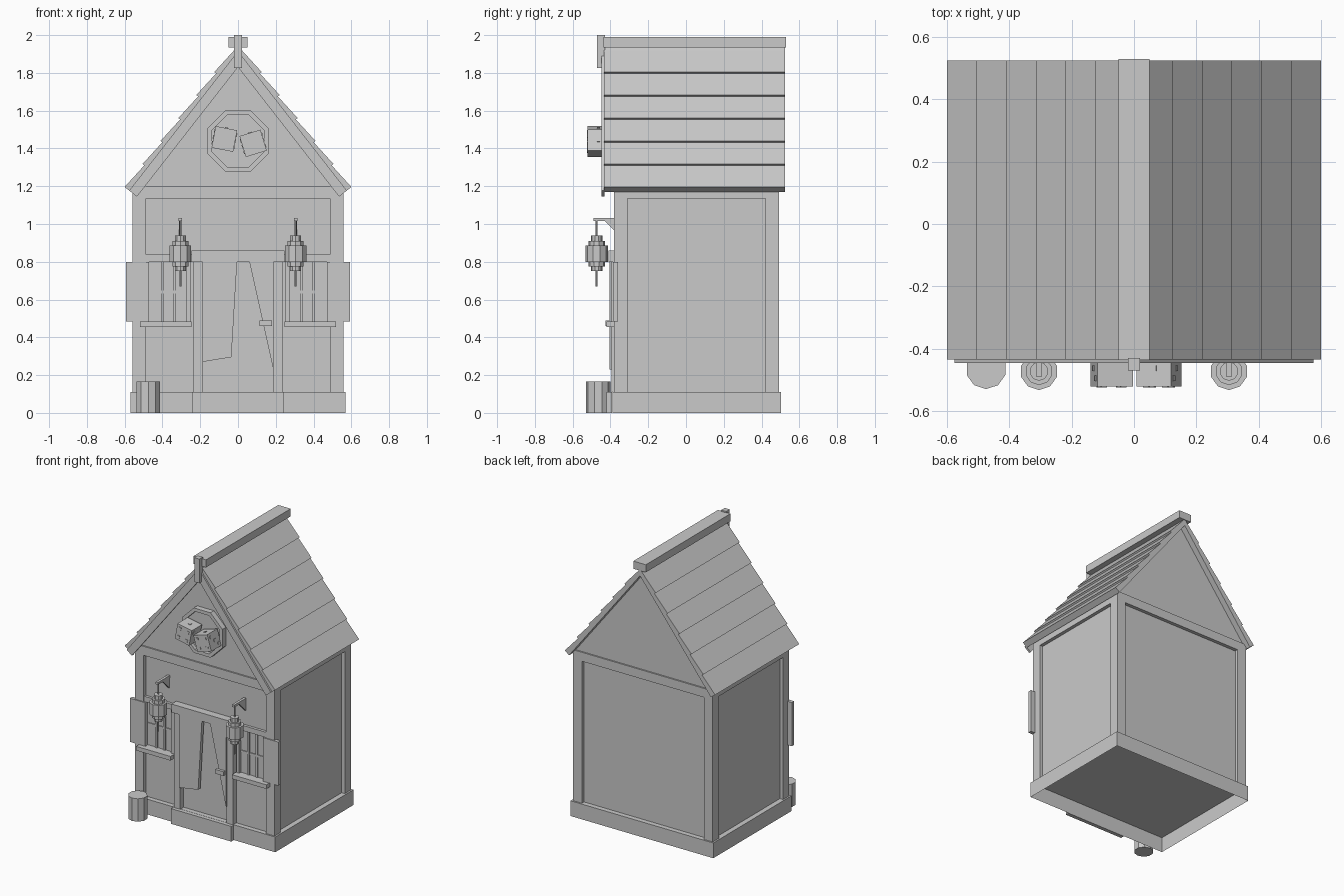
import bpy, bmesh, math
from mathutils import Matrix, Vector

if "Cube" in bpy.data.objects:
    bpy.data.objects.remove(bpy.data.objects["Cube"], do_unlink=True)

grey = bpy.data.materials.new("plain_grey")
grey.use_nodes = True
TONE = (0.59, 0.59, 0.59, 1)
grey.diffuse_color = TONE
grey.node_tree.nodes["Principled BSDF"].inputs["Base Color"].default_value = TONE


def finish(name, bm):
    bmesh.ops.recalc_face_normals(bm, faces=bm.faces[:])
    mesh = bpy.data.meshes.new(name)
    bm.to_mesh(mesh)
    bm.free()
    mesh.materials.append(grey)
    ob = bpy.data.objects.new(name, mesh)
    bpy.context.scene.collection.objects.link(ob)
    return ob


def add_box(bm, xs, ys, zs, matrix=None):
    size = Vector((xs[1] - xs[0], ys[1] - ys[0], zs[1] - zs[0]))
    mid = Vector((xs[0] + xs[1], ys[0] + ys[1], zs[0] + zs[1])) / 2
    m = Matrix.Translation(mid) @ Matrix.Diagonal((*size, 1))
    bmesh.ops.create_cube(bm, size=1, matrix=(matrix or Matrix()) @ m)


def box(name, xs, ys, zs):
    bm = bmesh.new()
    add_box(bm, xs, ys, zs)
    return finish(name, bm)


def prism(name, outline, ys):
    """Extrude an (x, z) outline along y."""
    bm = bmesh.new()
    face = bm.faces.new([bm.verts.new((x, ys[0], z)) for x, z in outline])
    out = bmesh.ops.extrude_face_region(bm, geom=[face])
    verts = [v for v in out["geom"] if isinstance(v, bmesh.types.BMVert)]
    bmesh.ops.translate(bm, verts=verts, vec=(0, ys[1] - ys[0], 0))
    return finish(name, bm)


def add_cylinder(bm, x, y, z0, z1, r, sides=10):
    bmesh.ops.create_cone(bm, cap_ends=True, segments=sides, radius1=r, radius2=r,
                          depth=z1 - z0, matrix=Matrix.Translation((x, y, (z0 + z1) / 2)))


def span(side, a, b):
    return sorted((side * a, side * b))


# Main dimensions
W, FRONT, BACK = 0.558, -0.38, 0.492
RECESS, POST, EAVE, APEX, BASE = 0.025, 0.07, 1.2, 1.915, 0.11
SLOPE = (APEX - EAVE) / W

# Walls and gable
box("wall_core", (-W + RECESS, W - RECESS), (FRONT + RECESS, BACK - RECESS), (BASE, EAVE))
box("top_beam", (-W, W), (FRONT, BACK), (1.135, EAVE))
prism("gable", [(-W, EAVE), (W, EAVE), (0, APEX)], (FRONT + 0.01, BACK - 0.01))
for side, label in ((-1, "right"), (1, "left")):
    for ys, end in (((FRONT, FRONT + POST), "front"), ((BACK - POST, BACK), "back")):
        box(f"{label}_{end}_corner_post", span(side, W - POST, W), ys, (BASE, 1.14))

# Base, hollow underneath, with a step at the door
bm = bmesh.new()
add_box(bm, (-0.57, 0.57), (-0.39, 0.503), (0, BASE))
bm.normal_update()
bmesh.ops.delete(bm, geom=[f for f in bm.faces if f.normal.z < -0.5], context="FACES")
finish("base_plinth", bm)
box("door_step", (-0.24, 0.24), (-0.42, -0.392), (0, BASE))

# Roof of overlapping boards, with barge boards on the front
cos, sin = 1 / math.hypot(1, SLOPE), SLOPE / math.hypot(1, SLOPE)
BOARDS, STEP, LOW = 6, 0.095, 0.576


def on_slope(x, lift):
    return (x + sin * lift, APEX - SLOPE * x + cos * lift)


for side, label in ((-1, "right"), (1, "left")):
    outline = [(0, APEX - 0.02), on_slope(LOW, -0.012)]
    for i in range(BOARDS):
        x = LOW - i * STEP
        outline += [on_slope(x, 0.031), on_slope(x - STEP, 0.019)]
    outline.append((0, APEX + 0.03))
    prism(f"{label}_roof_boards", [(side * x, z) for x, z in outline], (-0.435, 0.525))
    barge = [(0, APEX), on_slope(LOW, 0), on_slope(LOW, -0.052), (0, APEX - 0.085)]
    prism(f"{label}_barge_board", [(side * x, z) for x, z in barge], (-0.447, -0.432))
box("ridge_beam", (-0.05, 0.05), (-0.437, 0.53), (1.935, 1.99))
box("ridge_finial", (-0.02, 0.02), (-0.47, -0.43), (1.825, 2.0))


# Octagonal gable frame
def octagon(apothem):
    r = apothem / math.cos(math.pi / 8)
    angles = [math.pi * (2 * i + 1) / 8 for i in range(8)]
    return [(r * math.cos(a), 1.44 + r * math.sin(a)) for a in angles]


outer, inner = octagon(0.162), octagon(0.138)
for i in range(8):
    j = (i + 1) % 8
    prism(f"octagon_frame_{i}", [outer[i], outer[j], inner[j], inner[i]], (-0.41, -0.36))
prism("octagon_panel", inner, (-0.385, -0.36))

# Pair of dice hung in the frame
PIPS = {"front": [(-1, -1), (1, 1), (-1, 1), (1, -1)], "top": [(0, 0)],
        "side": [(-1, 1), (0, 0), (1, -1)]}
for name, x, z, turn in (("right_die", -0.072, 1.45, 11), ("left_die", 0.08, 1.427, -17)):
    bm = bmesh.new()
    m = Matrix.Translation((x, -0.463, z)) @ Matrix.Rotation(math.radians(turn), 4, "Y")
    h, p, gap, lift = 0.058, 0.009, 0.032, 0.004
    add_box(bm, (-h, h), (-h, h), (-h, h), m)
    for face, spots in PIPS.items():
        for u, v in spots:
            a, b = (u * gap - p, u * gap + p), (v * gap - p, v * gap + p)
            if face == "front":
                add_box(bm, a, (-h - lift, -h), b, m)
            elif face == "top":
                add_box(bm, a, b, (h, h + lift), m)
            else:
                for s in (-1, 1):
                    add_box(bm, span(s, h, h + lift), a, b, m)
    finish(name, bm)

# Door opening: lintel and the two broken door leaves
box("lintel", (-0.245, 0.245), (-0.41, -0.35), (0.8, 0.86))
prism("right_door_leaf", [(-0.187, 0.27), (-0.035, 0.295), (-0.005, 0.8), (-0.187, 0.8)], (-0.405, -0.38))
prism("left_door_leaf", [(0.187, 0.23), (0.187, 0.8), (0.06, 0.8)], (-0.405, -0.38))
box("door_handle", (0.115, 0.18), (-0.425, -0.4), (0.46, 0.49))

for side, label in ((-1, "right"), (1, "left")):
    box(f"{label}_door_jamb", span(side, 0.185, 0.235), (-0.395, -0.35), (BASE, 0.8))
    box(f"{label}_rail", span(side, 0.235, 0.49), (-0.375, -0.35), (0.8, 0.838))
    # Window with thin glazing bars, sill and open shutter
    box(f"{label}_window_stile", span(side, 0.25, 0.272), (-0.375, -0.35), (0.48, 0.8))
    bm = bmesh.new()
    for x in (0.335, 0.4):
        add_box(bm, span(side, x - 0.008, x + 0.008), (-0.363, -0.35), (0.48, 0.8))
    add_box(bm, span(side, 0.27, 0.47), (-0.361, -0.35), (0.632, 0.648))
    finish(f"{label}_window_bars", bm)
    box(f"{label}_window_sill", span(side, 0.245, 0.52), (-0.42, -0.35), (0.455, 0.485))
    box(f"{label}_shutter", span(side, 0.47, 0.593), (-0.387, -0.36), (0.485, 0.8))
    # Lantern on a triangular bracket
    x, y = side * 0.305, -0.473
    bm = bmesh.new()
    for z0, z1, r in ((0.75, 0.94, 0.03), (0.775, 0.91, 0.044), (0.8, 0.885, 0.06), (0.67, 1.02, 0.005)):
        add_cylinder(bm, x, y, z0, z1, r)
    finish(f"{label}_lantern", bm)
    bm = bmesh.new()
    add_box(bm, (x - 0.009, x + 0.009), (-0.49, -0.35), (1.015, 1.032))
    brace = [bm.verts.new((x + dx, yy, zz)) for dx in (-0.007, 0.007)
             for yy, zz in ((-0.43, 1.015), (-0.355, 1.015), (-0.355, 0.94))]
    bm.faces.new(brace[:3])
    bm.faces.new(brace[3:])
    for i in range(3):
        j = (i + 1) % 3
        bm.faces.new((brace[i], brace[j], brace[j + 3], brace[i + 3]))
    finish(f"{label}_lantern_bracket", bm)

# Barrel beside the door
bm = bmesh.new()
add_cylinder(bm, -0.475, -0.465, 0, 0.165, 0.065)
finish("barrel", bm)
